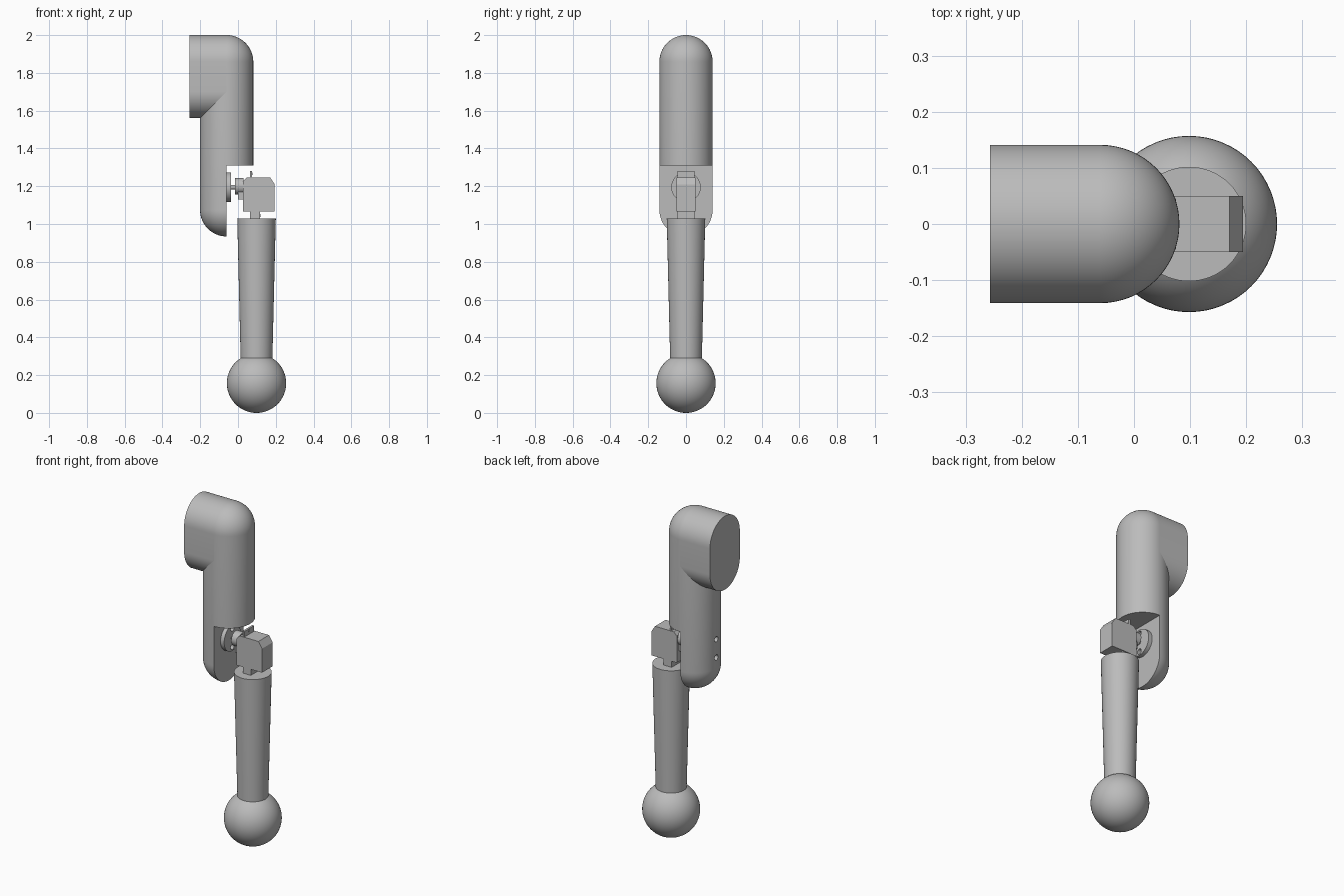
import bpy, bmesh, math
from mathutils import Matrix

if "Cube" in bpy.data.objects:
    bpy.data.objects.remove(bpy.data.objects["Cube"])

grey = bpy.data.materials.new("plain grey")
grey.diffuse_color = (0.5, 0.5, 0.5, 1)
grey.use_nodes = True
grey.node_tree.nodes["Principled BSDF"].inputs["Base Color"].default_value = grey.diffuse_color


def finish(name, bm, smooth=True):
    bmesh.ops.recalc_face_normals(bm, faces=bm.faces)
    me = bpy.data.meshes.new(name)
    bm.to_mesh(me)
    bm.free()
    ob = bpy.data.objects.new(name, me)
    bpy.context.collection.objects.link(ob)
    me.materials.append(grey)
    if smooth:
        shade(ob)
    return ob


def shade(ob):
    bpy.ops.object.select_all(action='DESELECT')
    ob.select_set(True)
    bpy.context.view_layer.objects.active = ob
    bpy.ops.object.shade_smooth_by_angle(angle=math.radians(30))


def box(name, x0, x1, w, z0, z1):
    bm = bmesh.new()
    m = Matrix.Translation(((x0 + x1) / 2, 0, (z0 + z1) / 2)) @ Matrix.Diagonal((x1 - x0, 2 * w, z1 - z0, 1))
    bmesh.ops.create_cube(bm, size=1, matrix=m)
    return finish(name, bm, False)


def rod_x(name, x0, x1, z, r, seg=48):
    bm = bmesh.new()
    m = Matrix.Translation(((x0 + x1) / 2, 0, z)) @ Matrix.Rotation(math.pi / 2, 4, 'Y')
    bmesh.ops.create_cone(bm, cap_ends=True, segments=seg, radius1=r, radius2=r, depth=x1 - x0, matrix=m)
    return finish(name, bm)


def lathe(name, x, profile, seg=64):
    bm = bmesh.new()
    vs = [bm.verts.new((x + r, 0, z)) for r, z in profile]
    es = [bm.edges.new(p) for p in zip(vs, vs[1:])]
    bmesh.ops.spin(bm, geom=vs + es, cent=(x, 0, 0), axis=(0, 0, 1), angle=2 * math.pi, steps=seg)
    bmesh.ops.remove_doubles(bm, verts=bm.verts, dist=1e-5)
    return finish(name, bm)


def extrude(name, pts, offset, smooth):
    bm = bmesh.new()
    f = bm.faces.new([bm.verts.new(p) for p in pts])
    new = bmesh.ops.extrude_face_region(bm, geom=[f])["geom"]
    bmesh.ops.translate(bm, vec=offset, verts=[v for v in new if isinstance(v, bmesh.types.BMVert)])
    return finish(name, bm, smooth)


def cut(ob, cutter):
    mod = ob.modifiers.new("cut", 'BOOLEAN')
    mod.operation, mod.solver, mod.object = 'DIFFERENCE', 'EXACT', cutter
    bpy.ops.object.select_all(action='DESELECT')
    bpy.context.view_layer.objects.active = ob
    ob.select_set(True)
    bpy.ops.object.modifier_apply(modifier=mod.name)


def arc(r, cz, a0, a1, n=16):
    return [(r * math.cos(math.radians(a0 + (a1 - a0) * i / n)),
             cz + r * math.sin(math.radians(a0 + (a1 - a0) * i / n))) for i in range(n + 1)]


R, AX, EZ = 0.141, -0.06, 1.195    # arm radius, arm axis, elbow height

# Upper arm capsule with its lower front half cut away
upper = lathe("upper_arm", AX, arc(R, 1.075, -90, 0) + arc(R, 1.859, 0, 90))
notch = box("notch_cutter", AX - 0.001, 0.3, 0.3, 0.7, 1.31)
cut(upper, notch)

# Shoulder stub with a stadium section
section = arc(R, 1.859, 0, 180, 32) + arc(R, 1.702, 180, 360, 32)
extrude("shoulder_stub", [(-0.257, y, z) for y, z in section], (0.257 + AX, 0, 0), True)

# Elbow hub plate, with screw holes through plate and upper arm
plate = rod_x("hub_plate", AX - 0.002, -0.037, EZ, 0.078)
cutters = [notch]
for s in (-1, 1):
    hole = rod_x("hole_cutter", -0.3, 0.0, EZ + s * 0.055, 0.016, 24)
    cut(upper, hole)
    cut(plate, hole)
    cutters.append(hole)
for c in cutters:
    bpy.data.objects.remove(c)
shade(upper)
shade(plate)

# Drive shaft and collar
rod_x("drive_shaft", -0.04, 0.03, EZ, 0.012, 24)
rod_x("drive_collar", -0.015, 0.03, EZ + 0.005, 0.043, 32)
box("collar_foot", 0.0, 0.03, 0.03, 1.13, 1.17)

# Motor body with chamfered top edges
body = [(0.026, 1.067), (0.194, 1.067), (0.194, 1.21), (0.17, 1.247), (0.046, 1.247), (0.026, 1.227)]
extrude("motor_body", [(x, -0.05, z) for x, z in body], (0, 0.1, 0), False)

# Mounting tab with screw heads, and neck below the motor
box("mount_tab", 0.063, 0.075, 0.045, 1.24, 1.28)
rod_x("tab_screw", 0.07, 0.077, 1.266, 0.007, 16)
box("motor_neck", 0.063, 0.116, 0.045, 1.02, 1.07)
rod_x("neck_screw", 0.11, 0.118, 1.045, 0.007, 16)

# Tapered forearm and ball hand
lathe("forearm", 0.098, [(0, 0.2), (0.082, 0.2), (0.084, 0.29), (0.102, 1.028), (0, 1.028)])
lathe("ball_hand", 0.098, arc(0.157, 0.157, -90, 90, 32))
